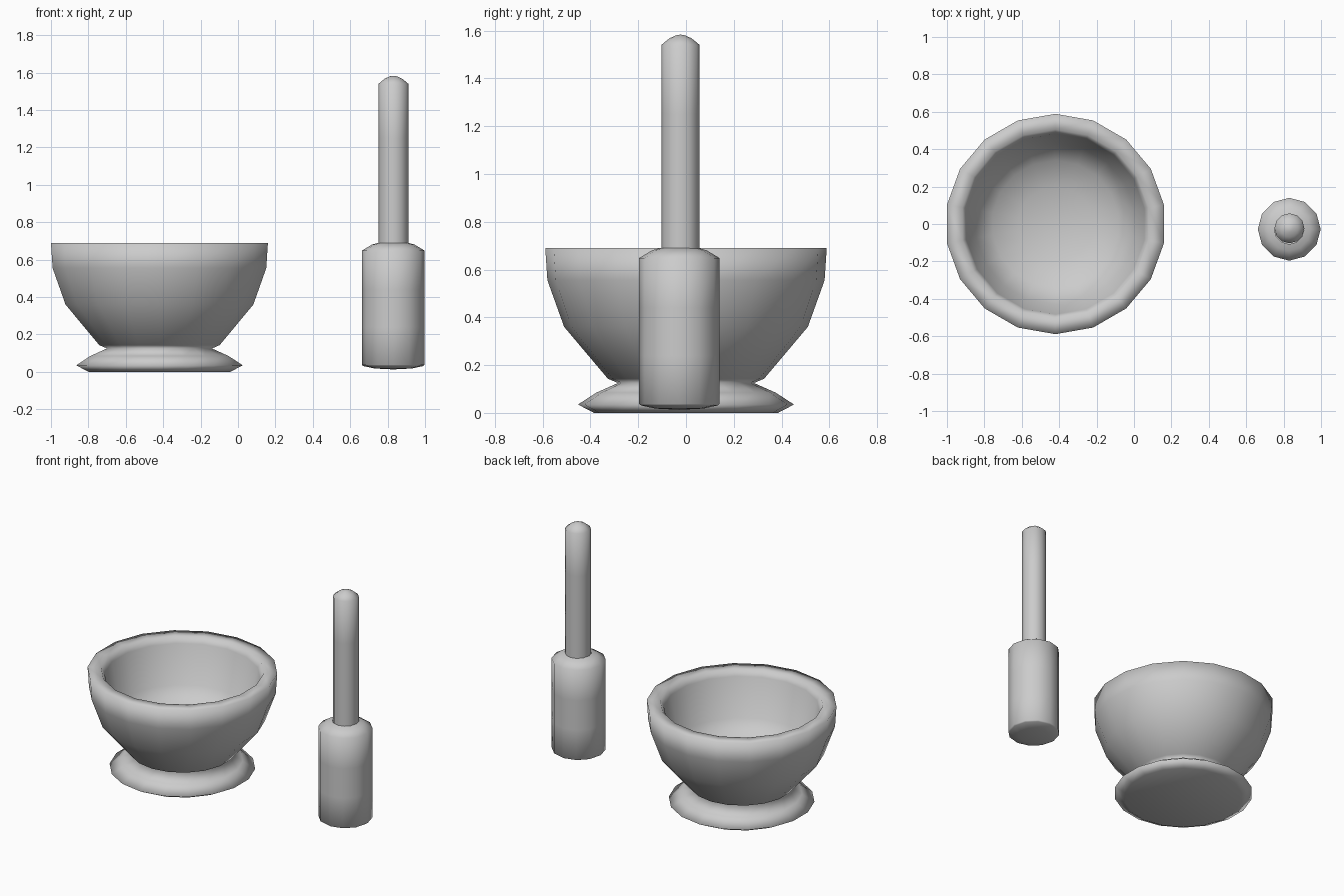
import bpy, bmesh
from math import sin, cos, pi

if "Cube" in bpy.data.objects:
    bpy.data.objects.remove(bpy.data.objects["Cube"])


def lathe(name, profile, sides, location):
    """Revolve (radius, z) points around z; radius 0 makes a pole."""
    bm = bmesh.new()
    rings = []
    for r, z in profile:
        if r == 0:
            rings.append([bm.verts.new((0, 0, z))] * sides)
        else:
            rings.append([bm.verts.new((r * cos(pi / 2 + 2 * pi * i / sides),
                                        r * sin(pi / 2 + 2 * pi * i / sides), z))
                          for i in range(sides)])
    for a, b in zip(rings, rings[1:]):
        for i in range(sides):
            j = (i + 1) % sides
            # dict keeps order and drops the repeated pole vertex
            bm.faces.new(list(dict.fromkeys((a[i], a[j], b[j], b[i]))))
    bmesh.ops.recalc_face_normals(bm, faces=bm.faces)
    for f in bm.faces:
        f.smooth = True
    mesh = bpy.data.meshes.new(name)
    bm.to_mesh(mesh)
    bm.free()
    obj = bpy.data.objects.new(name, mesh)
    obj.location = location
    bpy.context.collection.objects.link(obj)
    return obj


# Mortar: foot, waist, outer wall, rim, then the hollow inside
lathe("mortar_bowl", [
    (0, 0), (0.385, 0), (0.452, 0.035), (0.375, 0.085), (0.285, 0.125),
    (0.327, 0.143), (0.51, 0.36), (0.58, 0.555), (0.589, 0.69),
    (0.505, 0.69), (0.483, 0.65), (0.43, 0.39), (0.34, 0.31), (0.2, 0.26), (0, 0.24),
], 18, (-0.42, 0, 0))

# Pestle: thick grinding head and slim round-topped handle
lathe("pestle_head", [
    (0, 0.013), (0.10, 0.018), (0.16, 0.031), (0.168, 0.037), (0.168, 0.24),
    (0.168, 0.44), (0.168, 0.648), (0.115, 0.68), (0.08, 0.69),
], 12, (0.83, -0.028, 0))
lathe("pestle_handle", [
    (0.08, 0.68), (0.08, 0.96), (0.08, 1.25), (0.08, 1.54),
    (0.047, 1.567), (0.02, 1.58), (0, 1.583),
], 12, (0.831, -0.023, 0))
